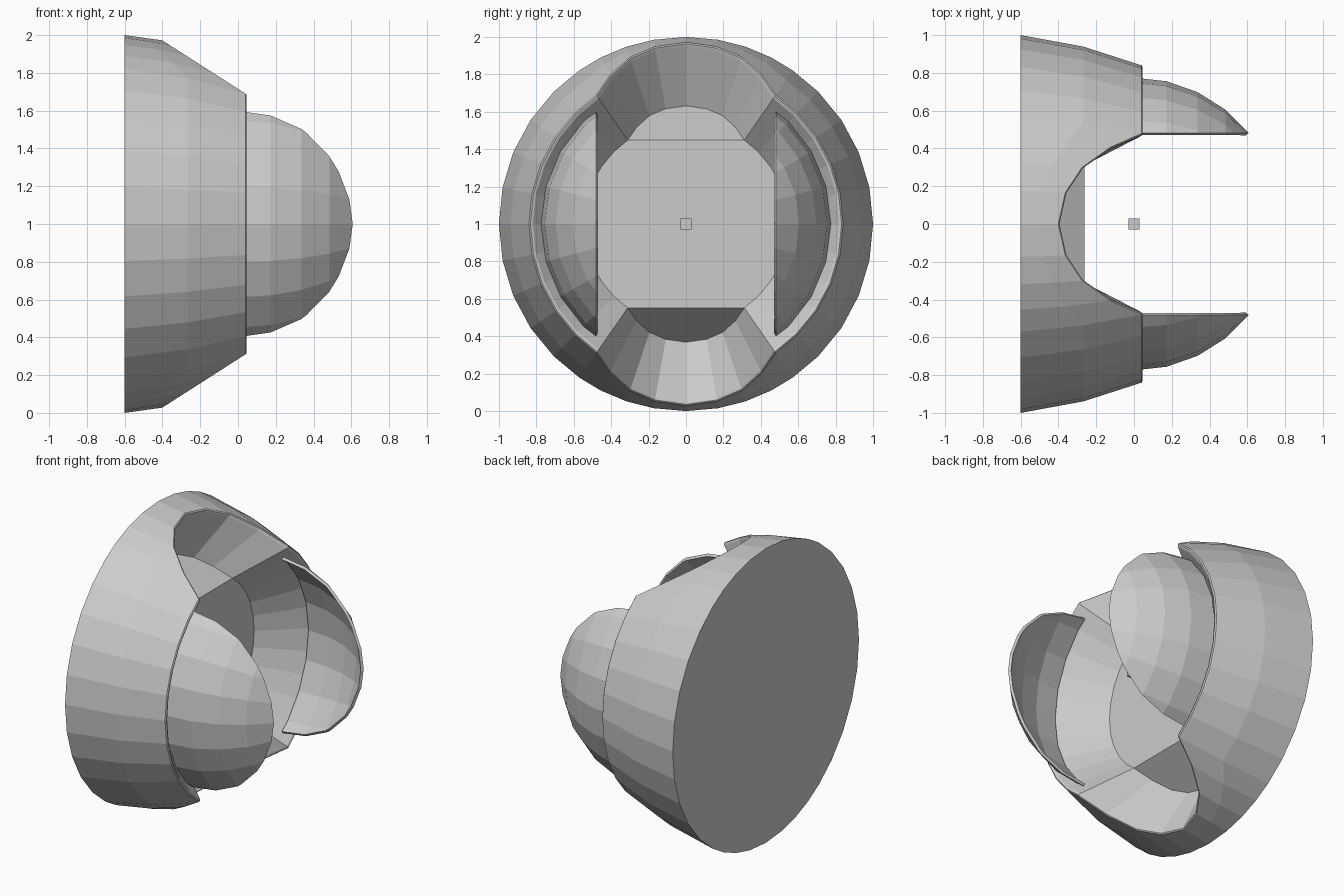
import bpy, bmesh, math
from mathutils import Matrix, Vector

if "Cube" in bpy.data.objects:
    bpy.data.objects.remove(bpy.data.objects["Cube"])

CZ = 1.0  # height of the horizontal axis


def finish(bm, name):
    bmesh.ops.recalc_face_normals(bm, faces=bm.faces)
    me = bpy.data.meshes.new(name)
    bm.to_mesh(me)
    bm.free()
    ob = bpy.data.objects.new(name, me)
    bpy.context.collection.objects.link(ob)
    return ob


# Outer radius of the housing along x
PROFILE = [(-0.6, 1.0), (-0.4, 0.972), (-0.26, 0.937), (0.04, 0.84)]


def radius(x):
    for (x0, r0), (x1, r1) in zip(PROFILE, PROFILE[1:]):
        if x <= x1:
            return r0 + (r1 - r0) * (x - x0) / (x1 - x0)
    return PROFILE[-1][1]


def rim_x(t):
    # Rim is flat at the sides and sloped back at top and bottom
    lo, hi = -0.6, 0.04
    f = lambda x: x - (0.04 - (radius(x) * abs(math.cos(t)) - 0.69) / 0.64)
    if f(hi) <= 0:
        return hi
    for _ in range(40):
        mid = (lo + hi) / 2
        if f(mid) > 0:
            hi = mid
        else:
            lo = mid
    return lo


# Column angles measured from straight up
quarter = [0, 10, 18.6, 27, 34.8, 45, 56.25, 67.5, 78.75]
half = quarter + [90] + [180 - a for a in reversed(quarter[1:])]
angles = [math.radians(a) for a in half + [a + 180 for a in half]]
n = len(angles)

# Housing: outer wall, lip, tapered bowl wall and faceted floor
bm = bmesh.new()
rings = [[] for _ in range(6)]
for t in angles:
    xr = rim_x(t)
    rr = radius(xr)
    xm = -0.6 + (xr + 0.6) * 0.52
    apex = -0.82
    pts = [(-0.6, 1.0), (xm, radius(xm)), (xr, rr), (xr + 0.006, rr - 0.008),
           (xr, rr - 0.022), (apex + 0.65 * (xr - apex), rr * 0.65)]
    for ring, (x, r) in zip(rings, pts):
        ring.append(bm.verts.new((x, r * math.sin(t), CZ + r * math.cos(t))))
for a, b in zip(rings, rings[1:]):
    for i in range(n):
        j = (i + 1) % n
        bm.faces.new((a[i], a[j], b[j], b[i]))
bm.faces.new(rings[0])
floor = rings[-1]
h = n // 2
k = 4  # columns from the notch centre to its corner
bm.faces.new([floor[i % n] for i in range(-k, k + 1)])
bm.faces.new([floor[i] for i in range(h - k, h + k + 1)])
bm.faces.new(floor[k:h - k + 1] + floor[h + k:n - k + 1])
finish(bm, "housing")

# Side shells: thin slices of a sphere
for side, s in (("left", -1), ("right", 1)):
    bm = bmesh.new()
    bmesh.ops.create_uvsphere(bm, u_segments=24, v_segments=14, radius=0.775,
                              matrix=Matrix.Rotation(math.pi / 2, 4, 'Y'))
    for co, no in ((Vector((0, s * 0.482, 0)), Vector((0, -s, 0))),
                   (Vector((0, 0, 0)), Vector((-1, 0, 0)))):
        bmesh.ops.bisect_plane(bm, geom=bm.verts[:] + bm.edges[:] + bm.faces[:],
                               plane_co=co, plane_no=no, clear_outer=True)
    # Normals point away from the sphere centre
    for f in bm.faces:
        f.normal_update()
        if f.normal.dot(f.calc_center_median()) < 0:
            f.normal_flip()
    me = bpy.data.meshes.new(side + "_shell")
    bm.to_mesh(me)
    bm.free()
    ob = bpy.data.objects.new(side + "_shell", me)
    ob.location.z = CZ
    bpy.context.collection.objects.link(ob)
    sol = ob.modifiers.new("thickness", 'SOLIDIFY')
    sol.thickness = 0.018
    sol.offset = -1

# Small block floating at the centre
bm = bmesh.new()
bmesh.ops.create_cube(bm, size=0.06, matrix=Matrix.Translation((0, 0, CZ)))
finish(bm, "centre_block")
